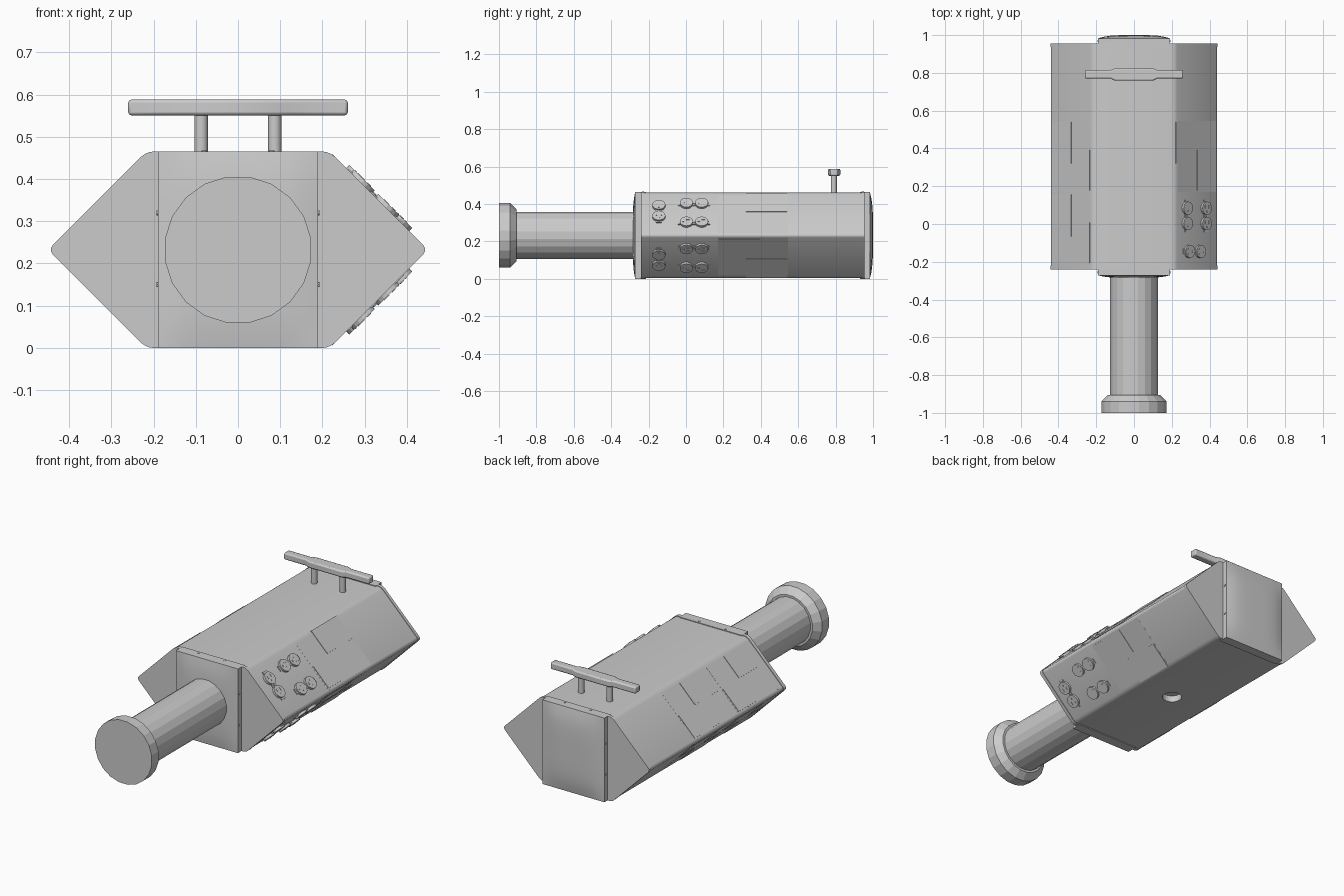
import bpy, bmesh, math
from mathutils import Matrix, Vector

if "Cube" in bpy.data.objects:
    bpy.data.objects.remove(bpy.data.objects["Cube"])

ZC = 0.2325          # height of the central axis
R2 = math.sqrt(0.5)


def finish(bm, name, smooth=None):
    bmesh.ops.recalc_face_normals(bm, faces=bm.faces)
    me = bpy.data.meshes.new(name)
    bm.to_mesh(me)
    bm.free()
    ob = bpy.data.objects.new(name, me)
    bpy.context.collection.objects.link(ob)
    if smooth:
        bpy.ops.object.select_all(action='DESELECT')
        ob.select_set(True)
        bpy.context.view_layer.objects.active = ob
        bpy.ops.object.shade_smooth_by_angle(angle=math.radians(smooth))
    return ob


def add_box(bm, c, s, m=Matrix()):
    bmesh.ops.create_cube(bm, size=1, matrix=m @ Matrix.Translation(c) @ Matrix.Diagonal((*s, 1)))


def add_cyl(bm, c, r, h, seg, m=Matrix()):
    bmesh.ops.create_cone(bm, cap_ends=True, segments=seg, radius1=r, radius2=r, depth=h,
                          matrix=m @ Matrix.Translation(c))


def prism(name, pts, axis, lo, hi, round_r=0.0, seg=3):
    """Extrude a closed outline along y or z, optionally rounding its corners."""
    bm = bmesh.new()
    make = (lambda p: (p[0], lo, p[1])) if axis == 'y' else (lambda p: (p[0], p[1], lo))
    f = bm.faces.new([bm.verts.new(make(p)) for p in pts])
    out = bmesh.ops.extrude_face_region(bm, geom=[f])['geom']
    d = (0, hi - lo, 0) if axis == 'y' else (0, 0, hi - lo)
    bmesh.ops.translate(bm, vec=d, verts=[g for g in out if isinstance(g, bmesh.types.BMVert)])
    if round_r:
        k = 1 if axis == 'y' else 2
        es = [e for e in bm.edges if abs(e.verts[0].co[k] - e.verts[1].co[k]) > 1e-4]
        bmesh.ops.bevel(bm, geom=es, offset=round_r, segments=seg, profile=0.5, affect='EDGES')
    return finish(bm, name, 35)


def hexagon(inset):
    h, a, t = ZC - inset, 0.45 - inset, 0.217
    return [(a, ZC), (t, ZC + h), (-t, ZC + h), (-a, ZC), (-t, ZC - h), (t, ZC - h)]


# Six-sided housing with slightly larger end plates
body = prism("housing", hexagon(0.004), 'y', -0.23, 0.94, 0.016)
prism("front_end_plate", hexagon(0), 'y', -0.24, -0.22, 0.016)
prism("rear_end_plate", hexagon(0), 'y', 0.938, 0.955, 0.016)

# Mounting socket sunk into the underside
bm = bmesh.new()
add_cyl(bm, (0, 0.31, 0), 0.05, 0.08, 20)
cutter = finish(bm, "socket_cutter")
cutter.hide_render = True
cutter.hide_set(True)
mod = body.modifiers.new("socket", 'BOOLEAN')
mod.operation = 'DIFFERENCE'
mod.object = cutter


# Pillow-shaped end caps
def cap(name, y_base, y_edge, y_tip):
    bm = bmesh.new()
    n, hx = 12, 0.19
    bmesh.ops.create_grid(bm, x_segments=n, y_segments=n, size=1)
    rim = [e for e in bm.edges if e.is_boundary]
    for v in bm.verts:
        a, b = v.co.x, v.co.y
        k = (1 - abs(a) ** 4) * (1 - abs(b) ** 4)
        v.co = (hx * a, y_edge + (y_tip - y_edge) * k, ZC + ZC * b)
    out = bmesh.ops.extrude_edge_only(bm, edges=rim)['geom']
    for v in (g for g in out if isinstance(g, bmesh.types.BMVert)):
        v.co.y = y_base
    bmesh.ops.holes_fill(bm, edges=[e for e in bm.edges if e.is_boundary], sides=0)
    finish(bm, name, 30)


cap("front_cap", -0.215, -0.272, -0.285)
cap("rear_cap", 0.93, 0.983, 1.0)

# Small screws on the cap tops and sides
bm = bmesh.new()
for y in (-0.23, 0.945):
    for x in (-0.08, 0.08):
        add_cyl(bm, (x, y, 2 * ZC), 0.006, 0.004, 8)
for y in (-0.256, 0.969):
    for s in (-1, 1):
        for z in (0.15, 0.32):
            add_cyl(bm, (0, 0, 0), 0.006, 0.006, 8,
                    Matrix.Translation((s * 0.19, y, z)) @ Matrix.Rotation(math.pi / 2, 4, 'Y'))
finish(bm, "cap_screws")

# Barrel with flared muzzle, lathed around the y axis
bm = bmesh.new()
profile = [(-0.25, 0.128), (-0.905, 0.128), (-0.905, 0.14), (-0.94, 0.175), (-1.0, 0.175)]
seg = 20
rings = []
for y, r in profile:
    rings.append([bm.verts.new((r * math.sin(t), y, ZC + r * math.cos(t)))
                  for t in ((i + 0.5) * math.tau / seg for i in range(seg))])
for a, b in zip(rings, rings[1:]):
    for i in range(seg):
        bm.faces.new((a[i], a[(i + 1) % seg], b[(i + 1) % seg], b[i]))
bm.faces.new(rings[0])
bm.faces.new(rings[-1])
finish(bm, "barrel")

# Carry handle: posts and a bar with a wider middle
bm = bmesh.new()
for x in (-0.087, 0.087):
    add_cyl(bm, (x, 0.79, 0.51), 0.016, 0.1, 12)
finish(bm, "handle_posts", 35)
half = [(0.26, 0.022), (0.125, 0.022), (0.1, 0.033)]
outline = [(x, 0.792 + y) for x, y in half]
outline += [(-x, 0.792 + y) for x, y in half[::-1]]
outline += [(-x, 0.792 - y) for x, y in half]
outline += [(x, 0.792 - y) for x, y in half[::-1]]
bar = prism("handle_bar", outline, 'z', 0.551, 0.588)
bev = bar.modifiers.new("soften", 'BEVEL')
bev.width = 0.007
bev.segments = 2


def slope(sx, sz, x, y):
    """Frame on a slanted face: local x runs to the ridge, local z points out."""
    z = 0.4457 - x - 0.0015
    m = Matrix(((sx * R2, 0, sx * R2, sx * x), (0, 1, 0, y),
                (-sz * R2, 0, sz * R2, ZC + sz * z), (0, 0, 0, 1)))
    return m


def plate_pair(bm, sx, sz, y, flip):
    # thin backing sheet across the face, with two staggered access panels
    add_box(bm, (0, 0, 0), (0.285, 0.375, 0.003), slope(sx, sz, 0.332, y + 0.358))
    hi, lo = (0.27, 0.38) if not flip else (0.38, 0.28)
    add_box(bm, (0, 0, 0), (0.14, 0.22, 0.008), slope(sx, sz, hi, y + 0.43))
    add_box(bm, (0, 0, 0), (0.135, 0.215, 0.008), slope(sx, sz, lo, y + 0.285))


# Access panels on all four slanted faces
for sx, side in ((1, "right"), (-1, "left")):
    bm = bmesh.new()
    for sz in (1, -1):
        plate_pair(bm, sx, sz, 0, sx < 0)
        if sx < 0:
            plate_pair(bm, sx, sz, -0.385, True)
    finish(bm, side + "_access_panels")


def outlet(bm, m):
    # double power outlet: two round faces, bridge, mounting tabs and contacts
    add_box(bm, (0, 0, 0.003), (0.03, 0.17, 0.007), m)
    for s in (-1, 1):
        add_cyl(bm, (0, s * 0.041, 0.005), 0.035, 0.018, 16, m)
        for k in (-1, 1):
            add_box(bm, (k * 0.013, s * 0.041 + 0.008, 0.0145), (0.005, 0.018, 0.003), m)
        add_cyl(bm, (0, s * 0.041 - 0.016, 0.0145), 0.006, 0.003, 8, m)
    add_cyl(bm, (0, 0, 0.007), 0.005, 0.006, 8, m)


# Outlets on the two right-hand slanted faces
for sz, level in ((1, "upper"), (-1, "lower")):
    bm = bmesh.new()
    for x in (0.278, 0.378):
        outlet(bm, slope(1, sz, x, 0.043))
    outlet(bm, slope(1, sz, 0.318, -0.145) @ Matrix.Rotation(math.pi / 2, 4, 'Z'))
    finish(bm, level + "_outlets")
